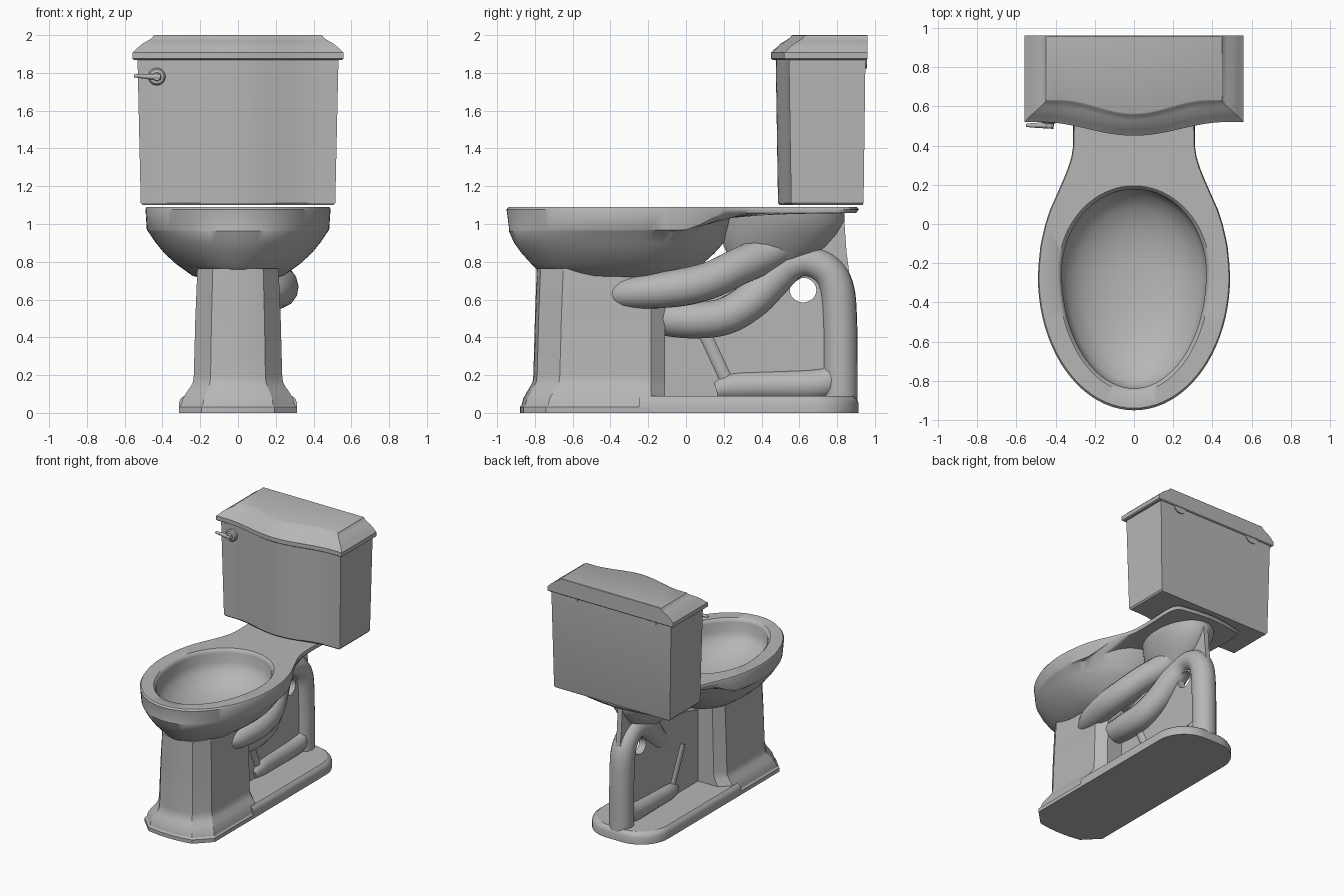
import bpy, bmesh, math
from mathutils import Matrix

if "Cube" in bpy.data.objects:
    bpy.data.objects.remove(bpy.data.objects["Cube"])

mat = bpy.data.materials.new("grey_ceramic")
mat.diffuse_color = (0.47, 0.47, 0.47, 1)
mat.use_nodes = True
mat.node_tree.nodes["Principled BSDF"].inputs["Base Color"].default_value = mat.diffuse_color


def finish(ob, angle=32):
    ob.data.materials.clear()
    ob.data.materials.append(mat)
    bpy.ops.object.select_all(action='DESELECT')
    ob.select_set(True)
    bpy.context.view_layer.objects.active = ob
    bpy.ops.object.shade_smooth_by_angle(angle=math.radians(angle))
    return ob


def loft(name, rings, angle=32):
    """Skin closed rings of equal point count and cap both ends."""
    bm = bmesh.new()
    vs = [[bm.verts.new(p) for p in r] for r in rings]
    n = len(rings[0])
    for a, b in zip(vs, vs[1:]):
        for i in range(n):
            j = (i + 1) % n
            bm.faces.new((a[i], a[j], b[j], b[i]))
    bm.faces.new(vs[0])
    bm.faces.new(vs[-1])
    bmesh.ops.recalc_face_normals(bm, faces=bm.faces)
    me = bpy.data.meshes.new(name)
    bm.to_mesh(me)
    bm.free()
    ob = bpy.data.objects.new(name, me)
    bpy.context.collection.objects.link(ob)
    return finish(ob, angle)


def smooth_path(pts, steps):
    """Catmull-Rom samples, 'steps' per span."""
    p = [pts[0]] + list(pts) + [pts[-1]]
    out = []
    for k in range(1, len(p) - 2):
        for s in range(steps):
            t = s / steps
            out.append(tuple(0.5 * (2 * b + (c - a) * t + (2 * a - 5 * b + 4 * c - d) * t * t
                                    + (3 * b - a - 3 * c + d) * t ** 3)
                             for a, b, c, d in zip(*p[k - 1:k + 3])))
    return out + [tuple(pts[-1])]


def to_mesh(ob):
    bpy.context.collection.objects.link(ob)
    bpy.ops.object.select_all(action='DESELECT')
    ob.select_set(True)
    bpy.context.view_layer.objects.active = ob
    bpy.ops.object.convert(target='MESH')
    return finish(bpy.context.view_layer.objects.active)


def tube(name, pts, steps=6):
    """Round pipe through points (x, y, z, radius)."""
    cu = bpy.data.curves.new(name, 'CURVE')
    cu.dimensions = '3D'
    cu.bevel_depth = 1
    cu.bevel_resolution = 5
    cu.use_fill_caps = True
    path = smooth_path(pts, steps)
    sp = cu.splines.new('POLY')
    sp.points.add(len(path) - 1)
    for q, (x, y, z, r) in zip(sp.points, path):
        q.co = (x, y, z, 1)
        q.radius = r
    return to_mesh(bpy.data.objects.new(name, cu))


def plate(name, outlines, half):
    """Flat plate in the side plane from (y, z) outlines; later ones are holes."""
    cu = bpy.data.curves.new(name, 'CURVE')
    cu.dimensions = '2D'
    cu.fill_mode = 'BOTH'
    cu.extrude = half
    for o in outlines:
        sp = cu.splines.new('POLY')
        sp.points.add(len(o) - 1)
        for q, (y, z) in zip(sp.points, o):
            q.co = (y, z, 0, 1)
        sp.use_cyclic_u = True
    ob = bpy.data.objects.new(name, cu)
    ob.matrix_world = Matrix(((0, 0, 1, 0), (1, 0, 0, 0), (0, 1, 0, 0), (0, 0, 0, 1)))
    return to_mesh(ob)


# --- Tank and lid: bowed front, straight sides and back
def bow_ring(w, yf, yb, z, bow=0.07, n=28):
    r = []
    for i in range(n + 1):
        x = -w + 2 * w * i / n
        u = min(1, abs(x) / (w * 0.85))
        r.append((x, yf - bow * math.cos(u * math.pi / 2) ** 2, z))
    return r + [(w, yb, z), (-w, yb, z)]


loft("tank", [bow_ring(*a) for a in (
    (0.505, 0.565, 0.935, 1.10), (0.515, 0.557, 0.94, 1.112), (0.532, 0.545, 0.95, 1.875))])
loft("tank_lid", [bow_ring(*a) for a in (
    (0.55, 0.53, 0.955, 1.868), (0.558, 0.52, 0.96, 1.875), (0.558, 0.52, 0.96, 1.908),
    (0.548, 0.53, 0.96, 1.916), (0.53, 0.55, 0.96, 1.935), (0.505, 0.572, 0.96, 1.955),
    (0.475, 0.60, 0.96, 1.972), (0.455, 0.62, 0.96, 1.985), (0.448, 0.628, 0.96, 1.997),
    (0.44, 0.634, 0.957, 2.0))])

# Small half-round clips under the back of the lid
for side in (-1, 1):
    arc = [(side * 0.35 + 0.055 * math.cos(a), 1.872 + 0.05 * math.sin(a))
           for a in [math.pi + math.pi * k / 12 for k in range(13)]]
    loft("lid_clip", [[(x, y, z) for x, z in arc] for y in (0.93, 0.957)])

# Flush lever
def disc(y, r, n=24):
    return [(-0.43 + r * math.cos(t), y, 1.78 + r * math.sin(t))
            for t in [2 * math.pi * k / n for k in range(n)]]


loft("lever_boss", [disc(0.56, 0.046), disc(0.525, 0.046), disc(0.515, 0.038),
                    disc(0.512, 0.022), disc(0.49, 0.02)])
tube("lever", [(-0.41, 0.503, 1.78, 0.018), (-0.46, 0.503, 1.78, 0.015),
               (-0.51, 0.503, 1.783, 0.012), (-0.55, 0.503, 1.784, 0.008)])

# --- Bowl with rim, tank deck and basin in one skin
H = 40


def egg(a, front, back, cy, z):
    r = []
    for i in range(2 * H):
        t = -math.pi / 2 + math.pi * i / H
        b = front if math.sin(t) < 0 else back
        r.append((a * math.cos(t), cy + b * math.sin(t), z))
    return r


right = smooth_path([(0.49, -0.27), (0.478, -0.12), (0.44, 0.04), (0.385, 0.17), (0.335, 0.29),
                     (0.31, 0.4), (0.31, 0.6), (0.315, 0.78), (0.27, 0.88), (0.0, 0.915)], 4)
right = [right[round(k * 36 / (H // 2))] for k in range(H // 2 + 1)]
front = [(x, y) for x, y, _ in egg(0.49, 0.68, 0.68, -0.27, 0)[:H // 2]]
half = front + right
outline = half + [(-x, y) for x, y in half[1:-1][::-1]]


def rim_ring(k, z=None):
    r = []
    for x, y in outline:
        t = min(1, max(0, (y + 0.02) / 0.26))
        low = 0.968 + 0.09 * t * t * (3 - 2 * t)
        r.append((x * k, (y + 0.02) * k - 0.02, low if z is None else z))
    return r


def lift(ring):
    """Raise the back of a ring to meet the deck underside."""
    out = []
    for x, y, z in ring:
        t = min(1, max(0, (y + 0.02) / 0.26))
        out.append((x, y, z + 0.085 * t * t * (3 - 2 * t)))
    return out


loft("bowl", [egg(0.12, 0.30, 0.15, -0.27, 0.70), egg(0.24, 0.49, 0.28, -0.27, 0.725),
              egg(0.33, 0.55, 0.36, -0.27, 0.79), egg(0.39, 0.60, 0.42, -0.27, 0.845),
              egg(0.435, 0.64, 0.47, -0.27, 0.90), lift(egg(0.478, 0.668, 0.52, -0.27, 0.963)),
              rim_ring(0.985), rim_ring(1.0, 1.078), rim_ring(0.988, 1.09),
              egg(0.388, 0.607, 0.445, -0.25, 1.09), egg(0.376, 0.595, 0.435, -0.25, 1.08),
              egg(0.368, 0.587, 0.427, -0.25, 1.06), egg(0.372, 0.59, 0.43, -0.25, 0.985),
              egg(0.345, 0.555, 0.40, -0.25, 0.93), egg(0.28, 0.45, 0.33, -0.25, 0.865),
              egg(0.18, 0.29, 0.21, -0.25, 0.82), egg(0.07, 0.11, 0.08, -0.25, 0.80)], 40)

# Neck under the deck
loft("deck_neck", [egg(0.09, 0.18, 0.20, 0.42, 0.80), egg(0.14, 0.26, 0.28, 0.46, 0.88),
                   egg(0.18, 0.30, 0.31, 0.49, 0.95), egg(0.21, 0.32, 0.33, 0.51, 1.02),
                   egg(0.22, 0.32, 0.33, 0.51, 1.065)])

# --- Pedestal column with chamfered corners and flared foot
def column(w, yf, z):
    h = [(0, yf), (w * 0.3, yf + 0.004), (w * 0.62, yf + 0.02), (w, yf + 0.14),
         (w, -0.185), (w * 0.72, -0.11)]
    return [(x, y, z) for x, y in h] + [(-x, y, z) for x, y in h[:0:-1]]


loft("pedestal", [column(*a) for a in (
    (0.312, -0.88, 0), (0.312, -0.88, 0.03), (0.30, -0.87, 0.042), (0.292, -0.862, 0.075),
    (0.272, -0.843, 0.11), (0.25, -0.825, 0.14), (0.238, -0.812, 0.165), (0.234, -0.808, 0.2),
    (0.226, -0.80, 0.5), (0.215, -0.79, 0.765))], 25)


# Base slab with a rounded back
def slab(i, z):
    w, yb, r = 0.312 - i, 0.912 - i, 0.24
    h = [(w, -0.25)] + [(w - r + r * math.cos(t), yb - r + r * math.sin(t))
                        for t in [math.pi / 2 * k / 10 for k in range(11)]]
    return [(x, y, z) for x, y in h] + [(-x, y, z) for x, y in h[::-1]]


loft("base_slab", [slab(0, 0), slab(0, 0.055), slab(0.008, 0.075), slab(0.025, 0.09)])

# --- Trapway pipes
tube("upper_trap", [(0.12, -0.44, 0.62, 0.05), (0.19, -0.28, 0.635, 0.085),
                    (0.22, -0.05, 0.66, 0.1), (0.2, 0.12, 0.70, 0.1),
                    (0.14, 0.27, 0.77, 0.1), (0.06, 0.42, 0.84, 0.1), (0, 0.55, 0.92, 0.1)])
tube("lower_trap", [(0.08, -0.14, 0.50, 0.09), (0.09, 0.03, 0.49, 0.098),
                    (0.08, 0.2, 0.51, 0.1), (0.05, 0.34, 0.59, 0.1), (0.02, 0.45, 0.70, 0.1),
                    (0, 0.54, 0.775, 0.09), (0, 0.64, 0.80, 0.083), (0, 0.745, 0.755, 0.088),
                    (0, 0.80, 0.65, 0.093), (0, 0.815, 0.45, 0.093), (0, 0.817, 0.25, 0.093),
                    (0, 0.817, 0.07, 0.093)])
tube("trap_foot", [(0, 0.82, 0.27, 0.06), (0, 0.77, 0.18, 0.08), (0, 0.68, 0.15, 0.085),
                   (0, 0.45, 0.145, 0.08), (0, 0.25, 0.14, 0.075), (0, 0.16, 0.12, 0.05)])
tube("diagonal_rib", [(0, 0.22, 0.16, 0.045), (0, 0.08, 0.46, 0.045)])

# Centre web with a round hole, and the fin behind the neck
hole = [(0.62 + 0.07 * math.cos(t), 0.65 + 0.065 * math.sin(t))
        for t in [2 * math.pi * k / 32 for k in range(32)]]
plate("centre_web", [[(-0.16, 0.08), (0.85, 0.08), (0.84, 0.6), (0.77, 0.74), (0.65, 0.81),
                      (0.45, 0.87), (0.1, 0.72), (-0.16, 0.65)], hole], 0.03)
plate("rear_fin", [[(0.68, 0.8), (0.68, 1.06), (0.835, 1.06), (0.85, 0.85), (0.87, 0.7),
                    (0.8, 0.7)]], 0.02)
